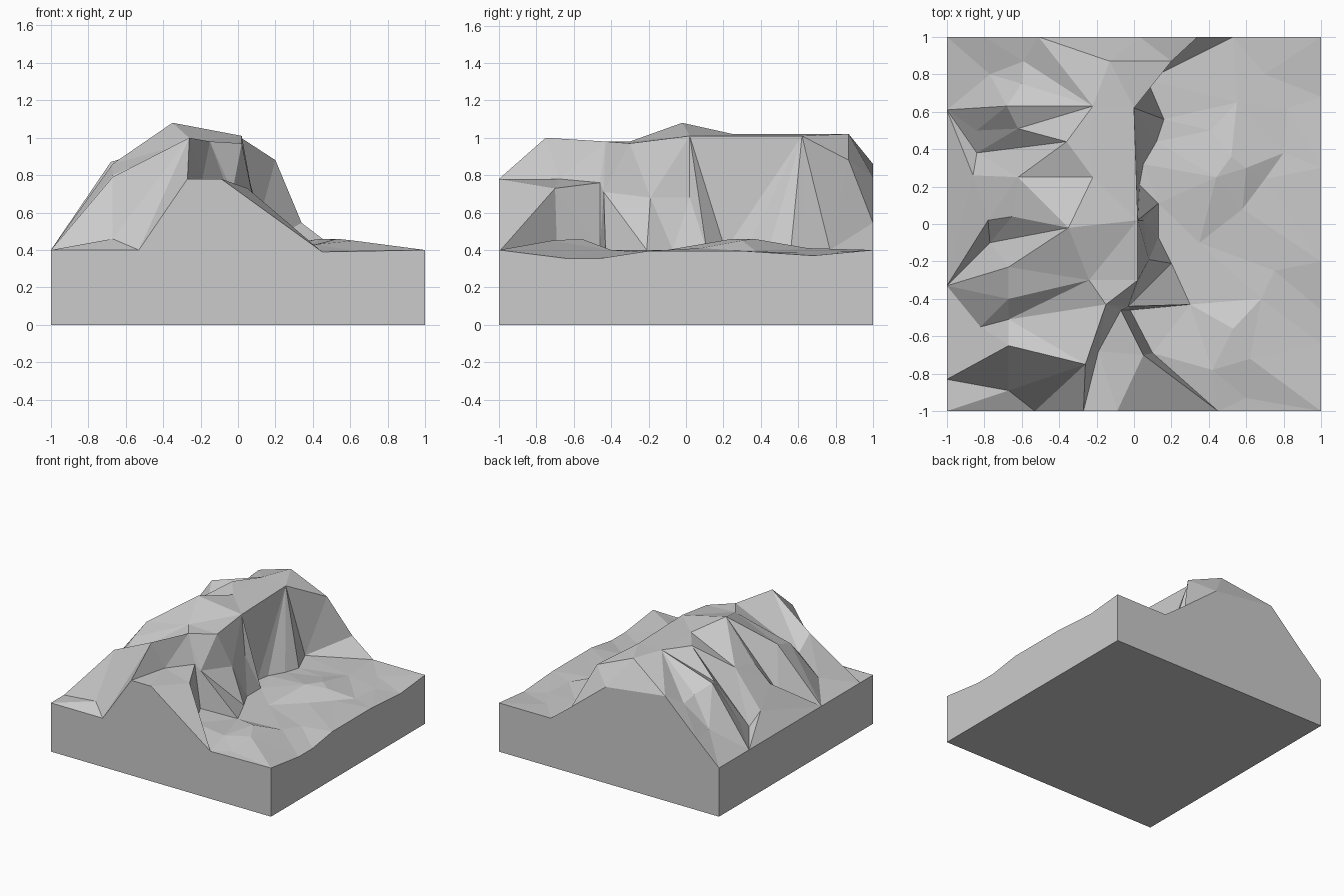
import bpy, bmesh
from mathutils import Vector
from mathutils.geometry import delaunay_2d_cdt

if "Cube" in bpy.data.objects:
    bpy.data.objects.remove(bpy.data.objects["Cube"])

# Shared key points (x, y, z): tile corners, summits, ledge and low ground
sw, se, ne, nw = (-1, -1, .4), (1, -1, .4), (1, 1, .4), (-1, 1, .4)
west_a, west_b, west_c = (-1, .61, .4), (-1, -.33, .4), (-1, -.83, .4)
north_top, north_edge, north_mid, north_low = (-.51, 1, .86), (.03, 1, .79), (.34, 1, .545), (.53, 1, .4)
south_low, south_top, south_ledge, south_foot = (-.53, -1, .4), (-.27, -1, .78), (-.09, -1, .78), (.45, -1, .39)
top_a, top_b, top_c = (-.13, .87, 1.02), (-.22, .63, 1.02), (-.36, .44, 1.02)
top_d, top_e, top_f = (-.22, .25, 1.02), (-.35, -.02, 1.08), (-.24, -.3, .98)
top_g, top_h = (-.15, -.43, .98), (-.26, -.75, 1.0)
nose, nose_shift = (.02, .87, .88), .18   # pulled outward after triangulation
lip_end, bluff, bluff_foot = (0, .62, 1.01), (.16, .56, .4), (.07, .77, .4)
ledge_in, ledge_out = (-.07, -.46, .76), (.05, -.7, .73)
spur, spur_foot, knob, knob_foot = (-.03, -.44, .71), (.3, -.43, .4), (.08, -.19, .68), (.2, -.21, .4)

# Shoulders and gullies of the left flank
sh_a, sh_b, sh_c, sh_d = (-.68, .63, .87), (-.62, .51, .82), (-.62, .25, .84), (-.65, .04, .8)
sh_e, sh_f, sh_g = (-.67, -.23, .86), (-.67, -.4, .8), (-.67, -.51, .68)
gul_a, gul_b, gul_c, gul_d = (-.84, .5, .54), (-.84, .38, .46), (-.86, .26, .55), (-.78, .02, .66)

# Break lines of the terrain
lines = [
    # tile rim
    [sw, south_low, south_top, south_ledge, south_foot, se],
    [se, (1, -.64, .355), (1, -.46, .355), (1, -.2, .395), (1, .3, .395), (1, .68, .37), ne],
    [ne, north_low, north_mid, north_edge, north_top, nw],
    [nw, west_a, west_b, west_c, sw],
    # ridge and cliff lip
    [north_top, top_a, top_b, top_c, top_d, top_e, top_f, top_g, top_h, south_top],
    [top_g, (.02, -.3, .97), (.02, .02, 1.01), lip_end, nose, north_edge],
    [top_a, nose],
    # ledge, buttresses and cliff foot
    [south_top, (-.19, -.68, .78), ledge_in, spur, knob, (.05, .02, .68)],
    [south_ledge, ledge_out, ledge_in],
    [ledge_out, south_foot],
    [south_foot, (.1, -.69, .41), (-.02, -.46, .41), spur_foot, knob_foot,
     (.13, -.07, .4), (.13, .11, .4), (.03, .21, .4), (.05, .32, .4),
     (.12, .44, .4), bluff, bluff_foot, north_low],
    [bluff_foot, north_mid],
    [lip_end, (.07, .64, .65), bluff],
    [spur, spur_foot],
    [knob, knob_foot],
    # ribs and gullies
    [north_top, (-.59, .87, .77), (-.6, .75, .8), sh_a, sh_b],
    [(-.8, 1, .584), (-.77, .8, .58), west_a],
    [top_b, sh_a, west_a],
    [sh_a, gul_a],
    [top_c, sh_b, gul_a, gul_b],
    [top_c, gul_b, gul_c],
    [top_d, sh_c, gul_c, gul_d],
    [sh_c, sh_d],
    [top_e, sh_d, gul_d],
    [top_e, (-.77, -.1, .54), west_b],
    [top_e, sh_e, west_b],
    [top_f, sh_f, west_b],
    [sh_e, sh_f, sh_g, (-.82, -.55, .5), west_c],
    [top_g, sh_g],
    [top_h, (-.67, -.65, .79), west_c],
    [top_h, (-.67, -.89, .46), west_c],
    [top_h, south_low],
    # low mounds on the flat ground
    [(.42, -.78, .43), (.53, -.56, .46), (.62, -.72, .45), (.6, -.93, .4)],
    [(.68, -.4, .4), (.75, -.25, .39)],
    [(.35, -.1, .4), (.58, .08, .41), (.7, .24, .4)],
    [(.44, .25, .46), (.52, .36, .46), (.6, .3, .45)],
    [(.41, .5, .42), (.55, .65, .41), (.7, .8, .39)],
    [(.8, .38, .39), (.82, .62, .385)],
]

# Collect shared points and break edges
index, edges = {}, set()
for line in lines:
    ids = []
    for x, y, z in line:
        if (x, y) not in index:
            index[(x, y)] = (len(index), z)
        ids.append(index[(x, y)][0])
    for a, b in zip(ids, ids[1:]):
        edges.add((min(a, b), max(a, b)))
flat = [Vector(p) for p in index]
heights = [v[1] for v in index.values()]
verts, _, tris, origins, _, _ = delaunay_2d_cdt(flat, list(edges), [], 0, 1e-5)


def height(co, source):
    """Height of a point; crossings take a distance-weighted average."""
    if source:
        return heights[source[0]]
    w = [1 / ((co - p).length + 1e-4) ** 3 for p in flat]
    return sum(a * h for a, h in zip(w, heights)) / sum(w)


# Terrain skin with its overhanging nose, then walls and base
bm = bmesh.new()
nose_id = index[nose[:2]][0]
bvs = []
for co, s in zip(verts, origins):
    shift = nose_shift if nose_id in s else 0
    bvs.append(bm.verts.new((co.x + shift, co.y, height(co, s))))
for t in tris:
    bm.faces.new([bvs[i] for i in t])
rim = [e for e in bm.edges if e.is_boundary]
new = bmesh.ops.extrude_edge_only(bm, edges=rim)["geom"]
for v in new:
    if isinstance(v, bmesh.types.BMVert):
        v.co.z = 0
bmesh.ops.holes_fill(bm, edges=[e for e in bm.edges if e.is_boundary], sides=0)
bmesh.ops.recalc_face_normals(bm, faces=bm.faces)
mesh = bpy.data.meshes.new("cliff_terrain")
bm.to_mesh(mesh)
bm.free()
bpy.context.collection.objects.link(bpy.data.objects.new("cliff_terrain", mesh))
